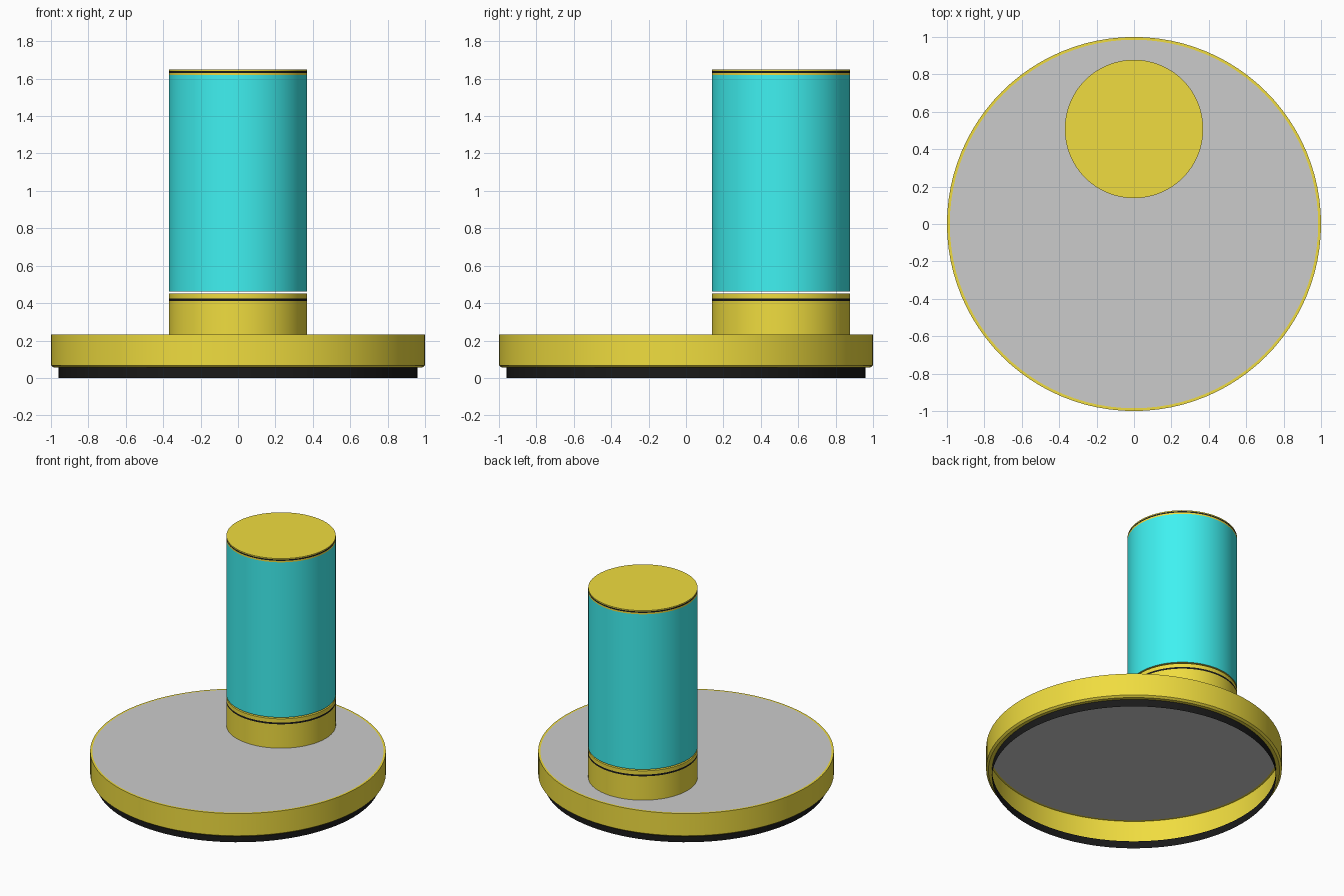
import bpy, bmesh, math

if "Cube" in bpy.data.objects:
    bpy.data.objects.remove(bpy.data.objects["Cube"])

SEGMENTS = 96
POST_Y = 0.508
POST_R = 0.37


def material(name, color):
    m = bpy.data.materials.new(name)
    m.diffuse_color = (*color, 1)
    m.use_nodes = True
    m.node_tree.nodes["Principled BSDF"].inputs["Base Color"].default_value = m.diffuse_color
    return m


gold = material("gold", (0.87, 0.72, 0.05))
black = material("black", (0.01, 0.01, 0.01))
cyan = material("cyan", (0.05, 0.88, 0.88))


def lathe(name, profile, mat=None, y=0.0):
    """Spin a (radius, z) profile around z; radius 0 closes a cap."""
    bm = bmesh.new()
    verts = [bm.verts.new((r, 0, z)) for r, z in profile]
    edges = [bm.edges.new(pair) for pair in zip(verts, verts[1:])]
    bmesh.ops.spin(bm, geom=verts + edges, axis=(0, 0, 1), cent=(0, 0, 0),
                   angle=math.tau, steps=SEGMENTS, use_merge=True)
    bmesh.ops.remove_doubles(bm, verts=bm.verts, dist=1e-5)
    bmesh.ops.recalc_face_normals(bm, faces=bm.faces)
    # Make walls face outward and caps face away from the middle of the part
    mid = sum(z for _, z in profile) / len(profile)
    total = 0
    for f in bm.faces:
        c = f.calc_center_median()
        c.z -= mid
        total += f.normal.dot(c) * f.calc_area()
    flat = max(z for _, z in profile) == min(z for _, z in profile)
    if total < -1e-7 or (flat and bm.faces[:][0].normal.z < 0):
        bmesh.ops.reverse_faces(bm, faces=bm.faces)
    mesh = bpy.data.meshes.new(name)
    bm.to_mesh(mesh)
    bm.free()
    obj = bpy.data.objects.new(name, mesh)
    bpy.context.collection.objects.link(obj)
    obj.location.y = y
    if mat:
        mesh.materials.append(mat)
    bpy.ops.object.select_all(action='DESELECT')
    obj.select_set(True)
    bpy.context.view_layer.objects.active = obj
    bpy.ops.object.shade_smooth_by_angle(angle=math.radians(30))
    return obj


# Hollow base: thin foot ring, chamfered rim, grey deck
lathe("foot_ring", [(0.96, 0), (0.96, 0.055)], black)
lathe("base_rim", [(0.96, 0.055), (0.985, 0.055), (1, 0.067),
                   (1, 0.233), (0.985, 0.233)], gold)
lathe("base_deck", [(0.985, 0.233), (0, 0.233)])

# Post: stacked bands, with a narrow gap between collar and sleeve
for name, low, high, mat in (
        ("collar", 0.233, 0.411, gold),
        ("collar_stripe", 0.411, 0.424, black),
        ("sleeve", 0.462, 1.620, cyan),
        ("top_band", 1.620, 1.631, gold),
        ("top_stripe", 1.631, 1.641, black)):
    lathe(name, [(POST_R, low), (POST_R, high)], mat, POST_Y)
lathe("collar_cap", [(POST_R, 0.424), (POST_R, 0.452), (0, 0.452)], gold, POST_Y)
lathe("sleeve_bottom", [(0, 0.462), (POST_R, 0.462)], gold, POST_Y)
lathe("top_cap", [(POST_R, 1.641), (POST_R, 1.648), (0, 1.648)], gold, POST_Y)

# The underside of the sleeve faces down
bpy.data.objects["sleeve_bottom"].data.flip_normals()
